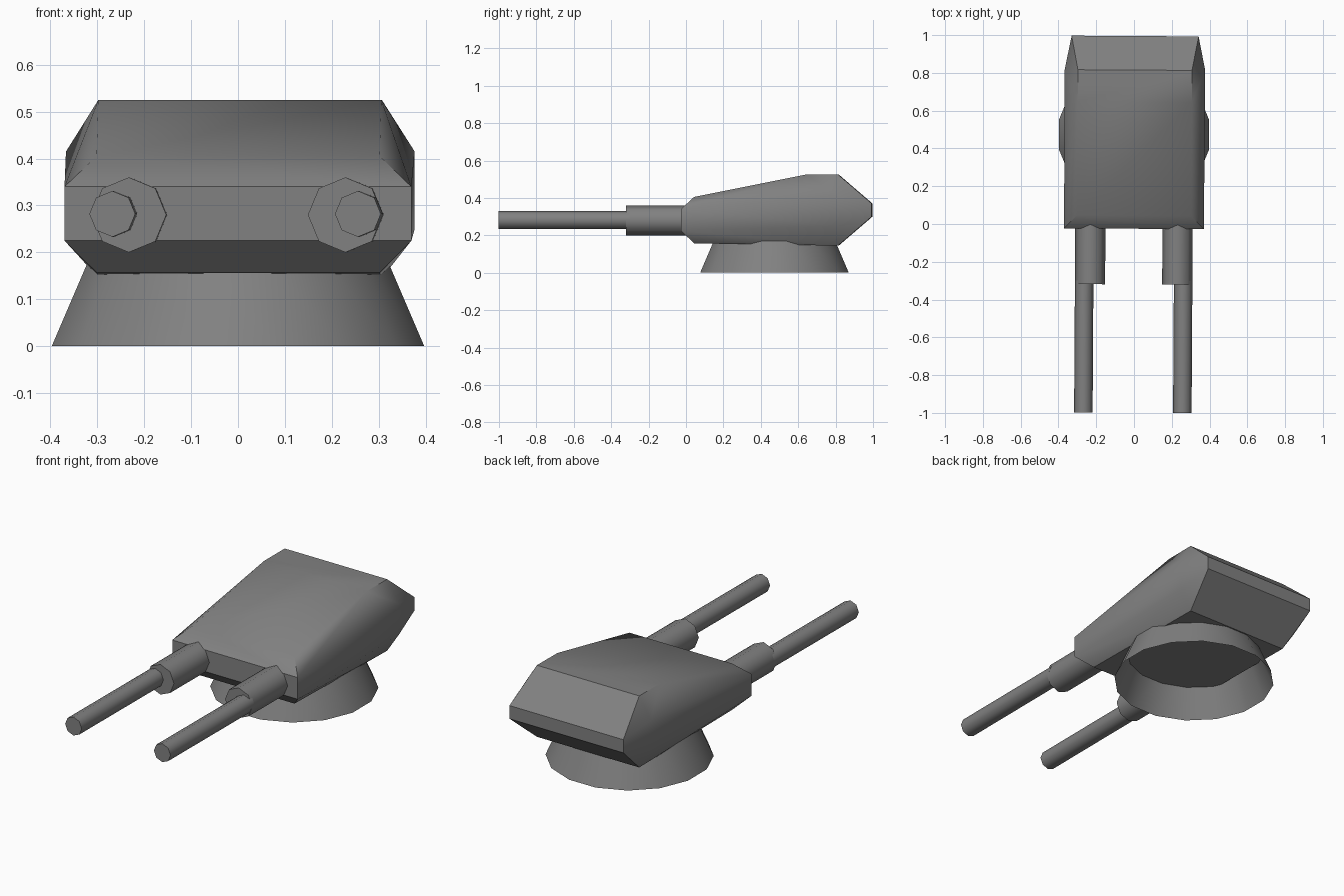
import bpy, bmesh, math
from mathutils import Matrix

cube = bpy.data.objects.get("Cube")
if cube:
    bpy.data.objects.remove(cube)

grey = bpy.data.materials.new("gunmetal_grey")
grey.use_nodes = True
colour = (0.22, 0.22, 0.22, 1)
grey.diffuse_color = colour
grey.node_tree.nodes["Principled BSDF"].inputs["Base Color"].default_value = colour

TURN = math.radians(-0.35)  # the gunhouse is traversed very slightly


def finish(bm, name, angle, turn=0.0):
    bmesh.ops.recalc_face_normals(bm, faces=bm.faces)
    mesh = bpy.data.meshes.new(name)
    bm.to_mesh(mesh)
    bm.free()
    mesh.materials.append(grey)
    obj = bpy.data.objects.new(name, mesh)
    bpy.context.collection.objects.link(obj)
    obj.rotation_euler.z = turn
    bpy.ops.object.select_all(action='DESELECT')
    obj.select_set(True)
    bpy.context.view_layer.objects.active = obj
    bpy.ops.object.shade_smooth_by_angle(angle=math.radians(angle))
    return obj


def tube(name, x, z, radius, front, back):
    """Octagonal cylinder lying along y."""
    bm = bmesh.new()
    place = (Matrix.Translation((x, (front + back) / 2, z))
             @ Matrix.Rotation(math.pi / 2, 4, 'X'))
    bmesh.ops.create_cone(bm, cap_ends=True, segments=8, radius1=radius,
                          radius2=radius, depth=back - front, matrix=place)
    return finish(bm, name, 50, TURN)


# Gunhouse: faceted shell around pairs of (half width, y, z) corners
corners = [
    (0.37, -0.025, 0.34), (0.37, -0.025, 0.225),    # front plate
    (0.302, 0.045, 0.405), (0.302, 0.045, 0.157),   # front bevels
    (0.302, 0.645, 0.525), (0.302, 0.815, 0.525),   # roof
    (0.302, 0.815, 0.145),                          # belly
    (0.372, 0.815, 0.415), (0.372, 0.815, 0.25),    # cheeks
    (0.336, 0.995, 0.37), (0.336, 0.995, 0.30),     # rear plate
]
bm = bmesh.new()
for x, y, z in corners:
    for side in (-1, 1):
        bm.verts.new((side * x, y, z))
bmesh.ops.convex_hull(bm, input=bm.verts)
bmesh.ops.dissolve_limit(bm, angle_limit=math.radians(1),
                         verts=bm.verts, edges=bm.edges)
finish(bm, "gunhouse", 40, TURN)

# Open flared ring under the gunhouse
bm = bmesh.new()
height = 0.19
place = (Matrix.Translation((0, 0.473, height / 2))
         @ Matrix.Rotation(math.pi / 16, 4, 'Z'))
bmesh.ops.create_cone(bm, cap_ends=False, segments=16, radius1=0.405,
                      radius2=0.322, depth=height, matrix=place)
finish(bm, "base_ring", 40)

# Twin guns, each a thick sleeve and a thin barrel set further out
for side, label in ((1, "left"), (-1, "right")):
    tube(label + "_sleeve", side * 0.231, 0.28, 0.08, -0.32, 0.05)
    tube(label + "_barrel", side * 0.262, 0.282, 0.049, -1.0, -0.30)
